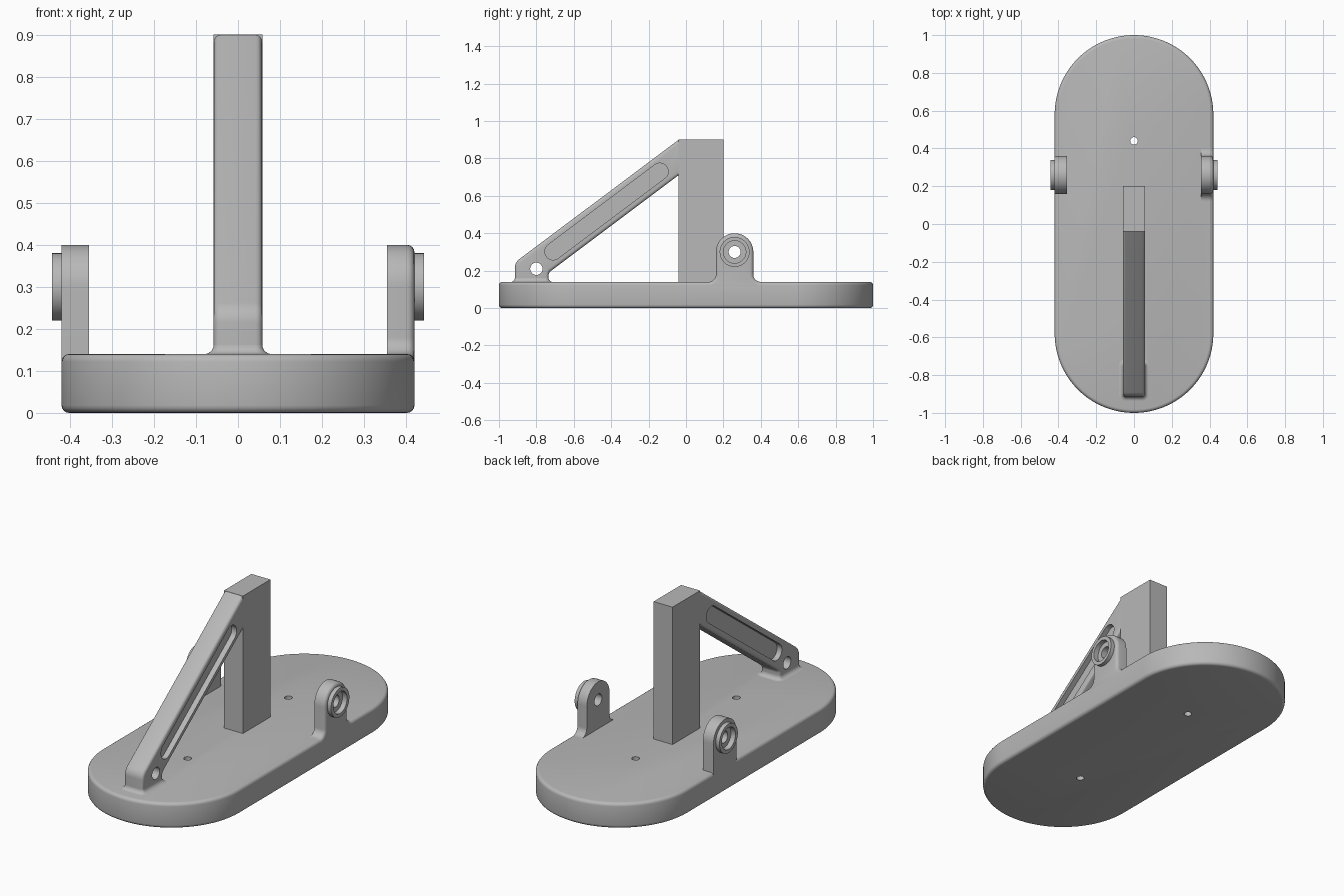
import bpy, bmesh, math
from mathutils import Vector

cube = bpy.data.objects.get("Cube")
if cube:
    bpy.data.objects.remove(cube, do_unlink=True)

grey = bpy.data.materials.new("plain_grey")
grey.use_nodes = True
grey.diffuse_color = (0.48, 0.48, 0.48, 1)
grey.node_tree.nodes["Principled BSDF"].inputs["Base Color"].default_value = grey.diffuse_color


def rounded(points, steps=12):
    """Outline from (u, v, radius) corners, each filleted by its radius."""
    out = []
    for i, (u, v, r) in enumerate(points):
        p = Vector((u, v))
        if r == 0:
            ring = [p]
        else:
            a = (Vector(points[i - 1][:2]) - p).normalized()
            b = (Vector(points[(i + 1) % len(points)][:2]) - p).normalized()
            half = a.angle(b) / 2
            centre = p + (a + b).normalized() * (r / math.sin(half))
            tangent = r / math.tan(half)
            start, end = p + a * tangent - centre, p + b * tangent - centre
            sweep = math.pi - 2 * half
            ring = [centre + (start * math.sin(sweep * (1 - k / steps))
                              + end * math.sin(sweep * k / steps)) / math.sin(sweep)
                    for k in range(steps + 1)]
        for q in ring:
            if not out or (q - out[-1]).length > 1e-4:
                out.append(q)
    if (out[0] - out[-1]).length < 1e-4:
        out.pop()
    return out


def circle(u, v, r, n=40):
    return [Vector((u + r * math.cos(2 * math.pi * i / n),
                    v + r * math.sin(2 * math.pi * i / n))) for i in range(n)]


def loft(name, rings, axis, bevel=0, bevel_ends=()):
    """Closed solid through (outline, level) rings along X or Z."""
    bm = bmesh.new()

    def place(p, w):
        return (w, p.x, p.y) if axis == "X" else (p.x, p.y, w)

    loops = [[bm.verts.new(place(p, w)) for p in ring] for ring, w in rings]
    n = len(loops[0])
    caps = [bm.faces.new(loops[0]), bm.faces.new(loops[-1])]
    for low, high in zip(loops, loops[1:]):
        for i in range(n):
            j = (i + 1) % n
            bm.faces.new((low[i], low[j], high[j], high[i]))
    bmesh.ops.recalc_face_normals(bm, faces=bm.faces)
    edges = [e for k in bevel_ends for e in caps[k].edges]
    if edges:
        bmesh.ops.bevel(bm, geom=edges, offset=bevel, segments=4, profile=0.5,
                        affect="EDGES", clamp_overlap=False)
    mesh = bpy.data.meshes.new(name)
    bm.to_mesh(mesh)
    bm.free()
    mesh.materials.append(grey)
    obj = bpy.data.objects.new(name, mesh)
    bpy.context.collection.objects.link(obj)
    return obj


def prism(name, outline, axis, lo, hi, bevel=0, bevel_ends=()):
    return loft(name, [(outline, lo), (outline, hi)], axis, bevel, bevel_ends)


def combine(obj, operation, *others):
    """Apply booleans and discard the tools."""
    for other in others:
        mod = obj.modifiers.new("cut", "BOOLEAN")
        mod.operation, mod.solver, mod.object = operation, "EXACT", other
    graph = bpy.context.evaluated_depsgraph_get()
    mesh = bpy.data.meshes.new_from_object(obj.evaluated_get(graph))
    obj.modifiers.clear()
    obj.data = mesh
    for other in others:
        bpy.data.objects.remove(other, do_unlink=True)


# Base plate with two small through holes
W, TOP = 0.42, 0.14
base = prism("base_plate", rounded([(-W, -1, W), (W, -1, W), (W, 1, W), (-W, 1, W)], 32),
             "Z", 0, TOP, 0.018, (0, 1))
combine(base, "DIFFERENCE", *[prism("drill", circle(0, y, 0.02), "Z", -0.1, 0.3)
                              for y in (-0.44, 0.44)])

# Upright column
T = 0.058
column = prism("column", rounded([(-T, -0.04, 0), (T, -0.04, 0), (T, 0.2, 0), (-T, 0.2, 0)]),
               "Z", 0.12, 0.9)

# Sloping brace with a pivot hole and a recessed slot on each side
brace = prism("brace", rounded([
    (-0.915, 0.12, 0), (-0.735, 0.12, 0), (-0.735, 0.189, 0.03), (-0.015, 0.729, 0),
    (-0.015, 0.899, 0), (-0.04, 0.899, 0), (-0.915, 0.244, 0.06)], 8),
    "X", -T, T, 0.016, (0, 1))
slot_axis = Vector((0.8, 0.6))
low, high, r = Vector((-0.71, 0.3025)), Vector((-0.14, 0.73)), 0.045
side = Vector((-slot_axis.y, slot_axis.x)) * r
slot = rounded([(*(c + s), r) for c, s in (
    (low - slot_axis * r, side), (low - slot_axis * r, -side),
    (high + slot_axis * r, -side), (high + slot_axis * r, side))])
combine(brace, "DIFFERENCE",
        prism("drill", circle(-0.8, 0.21, 0.033), "X", -0.2, 0.2),
        prism("pocket", slot, "X", T - 0.03, 0.2),
        prism("pocket", slot, "X", -0.2, 0.03 - T))

# Flared foot of the brace
flare, rings = 0.022, []
for k in range(7):
    a = math.pi / 2 * k / 6
    d = flare * (1 - math.sin(a))
    x, y0, y1 = T + d, -0.915 - d, -0.735 + d
    c = 0.016 + d
    rings.append((rounded([(-x, y0, c), (x, y0, c), (x, y1, c), (-x, y1, c)], 6),
                  TOP + flare * (1 - math.cos(a))))
foot = loft("brace_foot", [(rings[0][0], 0.12)] + rings, "Z")

# Side lugs: the left one is filleted and softened, the right one is plain
Y, Z, R, F = 0.26, 0.3, 0.1, 0.04
plain = [(Y - R, 0.1, 0), (Y + R, 0.1, 0), (Y + R, Z + R, R), (Y - R, Z + R, R)]
filleted = [(Y - R - F, 0.1, 0), (Y + R + F, 0.1, 0), (Y + R + F, TOP, 0), (Y + R, TOP, F),
            (Y + R, Z + R, R), (Y - R, Z + R, R), (Y - R, TOP, F), (Y - R - F, TOP, 0)]
lugs = []
for name, s, shape, ends in (("left_lug", 1, filleted, (1,)), ("right_lug", -1, plain, ())):
    lug = prism(name, rounded(shape), "X", s * 0.355, s * W, 0.018, ends)
    combine(lug, "UNION", prism("boss", circle(Y, Z, 0.08, 48), "X", s * 0.38, s * 0.443))
    combine(lug, "DIFFERENCE",
            prism("counterbore", circle(Y, Z, 0.06, 48), "X", s * 0.415, s * 0.5),
            prism("bore", circle(Y, Z, 0.032), "X", s * 0.3, s * 0.5))
    lugs.append(lug)

# Smooth the curved parts, keep hard edges
bpy.ops.object.select_all(action="DESELECT")
for obj in (base, column, brace, foot, *lugs):
    obj.select_set(True)
bpy.context.view_layer.objects.active = base
bpy.ops.object.shade_smooth_by_angle(angle=math.radians(30))
